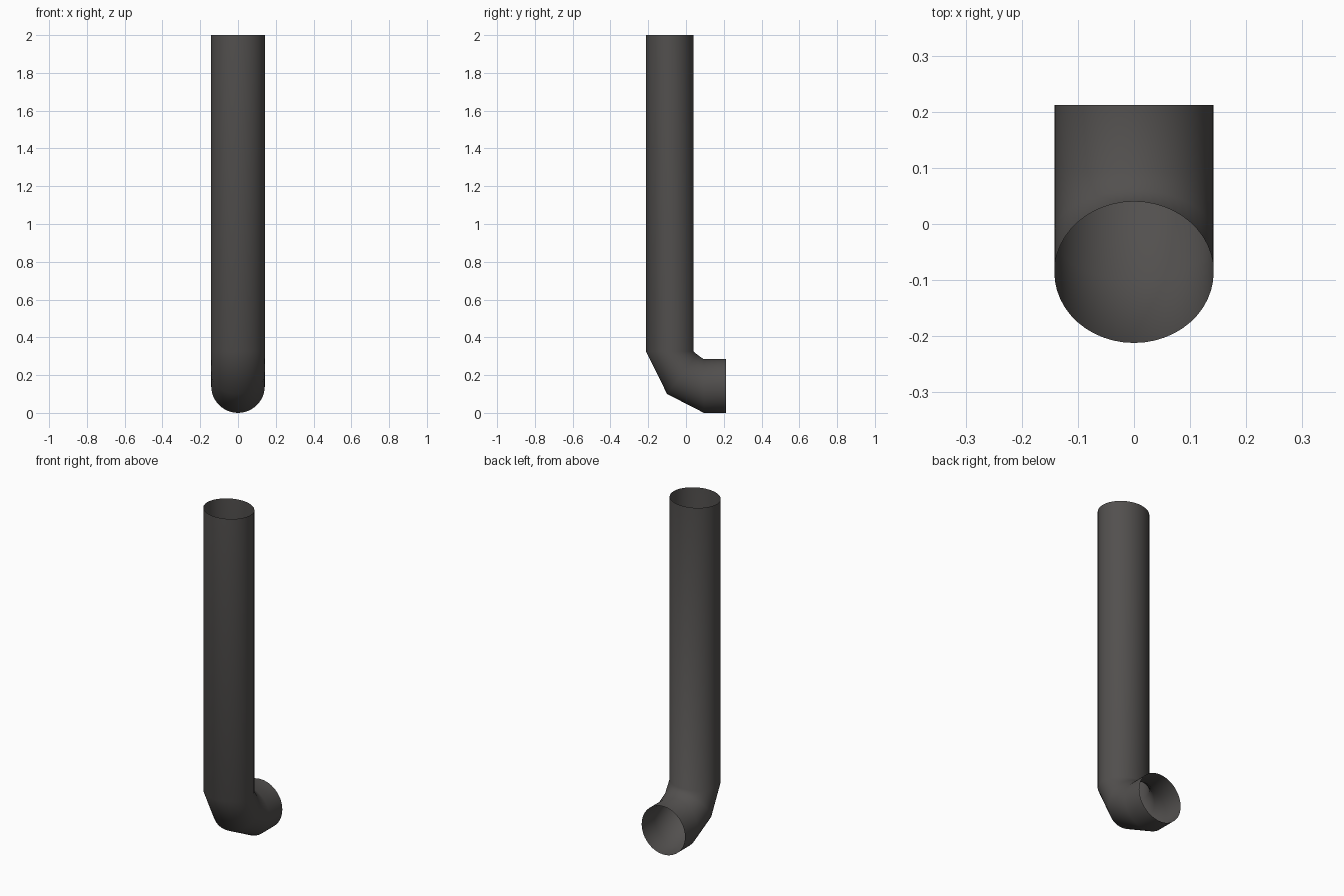
import bpy, bmesh, math

if "Cube" in bpy.data.objects:
    bpy.data.objects.remove(bpy.data.objects["Cube"])

SIDES = 48
HALF_WIDTH = 0.142

# Side profile: outer and inner (y, z) points of each ring along the pipe
rings = [
    ((-0.212, 2.0), (0.04, 2.0)),
    ((-0.212, 0.325), (0.04, 0.325)),
    ((-0.10, 0.10), (0.06, 0.308)),
    ((0.095, 0.0), (0.092, 0.285)),
    ((0.212, 0.0), (0.212, 0.285)),
]

# Open-ended bent pipe, lofted through the elliptical rings
bm = bmesh.new()
loops = []
for (oy, oz), (iy, iz) in rings:
    loop = []
    for i in range(SIDES):
        a = 2 * math.pi * i / SIDES
        t = (1 - math.cos(a)) / 2
        loop.append(bm.verts.new((HALF_WIDTH * math.sin(a),
                                  oy + (iy - oy) * t,
                                  oz + (iz - oz) * t)))
    loops.append(loop)
for a, b in zip(loops, loops[1:]):
    for i in range(SIDES):
        j = (i + 1) % SIDES
        # wound so that the normals face outwards
        f = bm.faces.new((a[i], b[i], b[j], a[j]))
        f.smooth = True

mesh = bpy.data.meshes.new("bent_pipe")
bm.to_mesh(mesh)
bm.free()
pipe = bpy.data.objects.new("bent_pipe", mesh)
bpy.context.collection.objects.link(pipe)

# Dark metal
mat = bpy.data.materials.new("dark_metal")
mat.diffuse_color = (0.085, 0.08, 0.077, 1)
mat.use_nodes = True
mat.node_tree.nodes["Principled BSDF"].inputs["Base Color"].default_value = mat.diffuse_color
mesh.materials.append(mat)
